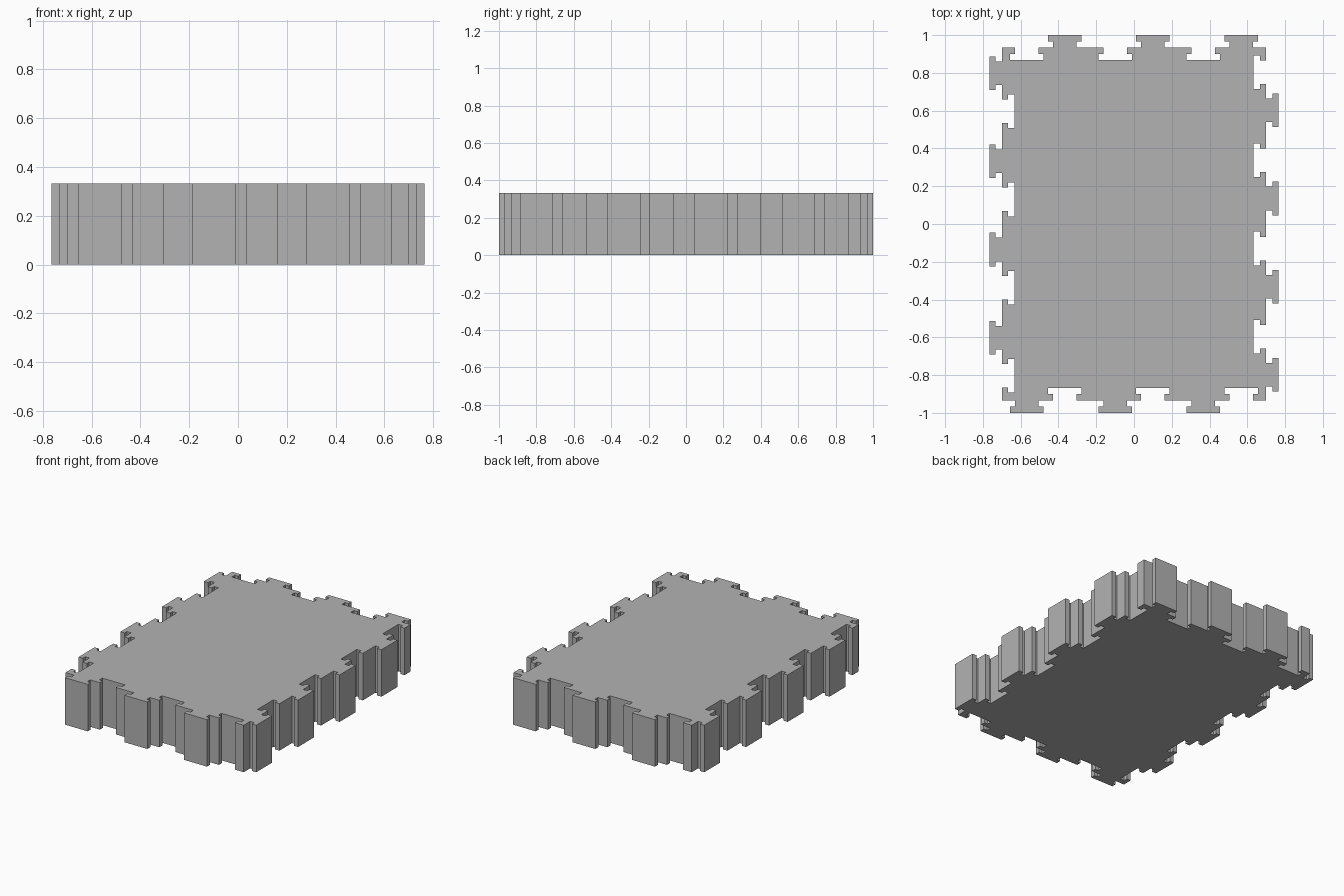
import bpy
import bmesh

cube = bpy.data.objects.get("Cube")
if cube:
    bpy.data.objects.remove(cube, do_unlink=True)

HALF_X, HALF_Y = 0.699, 0.934   # edge lines of the tile
HEIGHT = 0.333
STEP = 0.033                    # depth of one notch layer
NECK, HEAD = 0.0625, 0.089      # half widths of a tab
PITCH = 0.467


def tab(centre, sign):
    """T-shaped tab (sign 1) or matching socket (sign -1) as (along, outward)."""
    half = [(-NECK, 0), (-NECK, STEP), (-HEAD, STEP), (-HEAD, 2 * STEP)]
    other = [(-a, d) for a, d in reversed(half)]
    return [(centre + a, sign * d) for a, d in half + other]


def edge(first_socket, spacing, count):
    """Alternating sockets and tabs along one edge."""
    points = []
    for i in range(count):
        socket = first_socket + i * PITCH
        points += tab(socket, -1) + tab(socket + spacing, 1)
    return points


# Back and left-side edges; the other two are half-turn copies
back = [(a, HALF_Y + d) for a, d in edge(-0.567, 0.2, 3)]
side = [(HALF_X + d, -a) for a, d in edge(-0.804, 0.202, 4)]
half_outline = [(-HALF_X, HALF_Y)] + back + [(HALF_X, HALF_Y)] + side
outline = half_outline + [(-x, -y) for x, y in half_outline]

# Extrude the outline into a thick tile
bm = bmesh.new()
base = bm.faces.new([bm.verts.new((x, y, 0)) for x, y in outline])
top = bmesh.ops.extrude_face_region(bm, geom=[base], use_keep_orig=True)
top_verts = [g for g in top["geom"] if isinstance(g, bmesh.types.BMVert)]
bmesh.ops.translate(bm, verts=top_verts, vec=(0, 0, HEIGHT))
bmesh.ops.recalc_face_normals(bm, faces=bm.faces)
mesh = bpy.data.meshes.new("interlocking_tile")
bm.to_mesh(mesh)
bm.free()
tile = bpy.data.objects.new("interlocking_tile", mesh)
bpy.context.collection.objects.link(tile)

# Plain grey material
grey = bpy.data.materials.new("plain_grey")
grey.use_nodes = True
colour = (0.45, 0.45, 0.45, 1)
grey.diffuse_color = colour
grey.node_tree.nodes["Principled BSDF"].inputs["Base Color"].default_value = colour
mesh.materials.append(grey)
